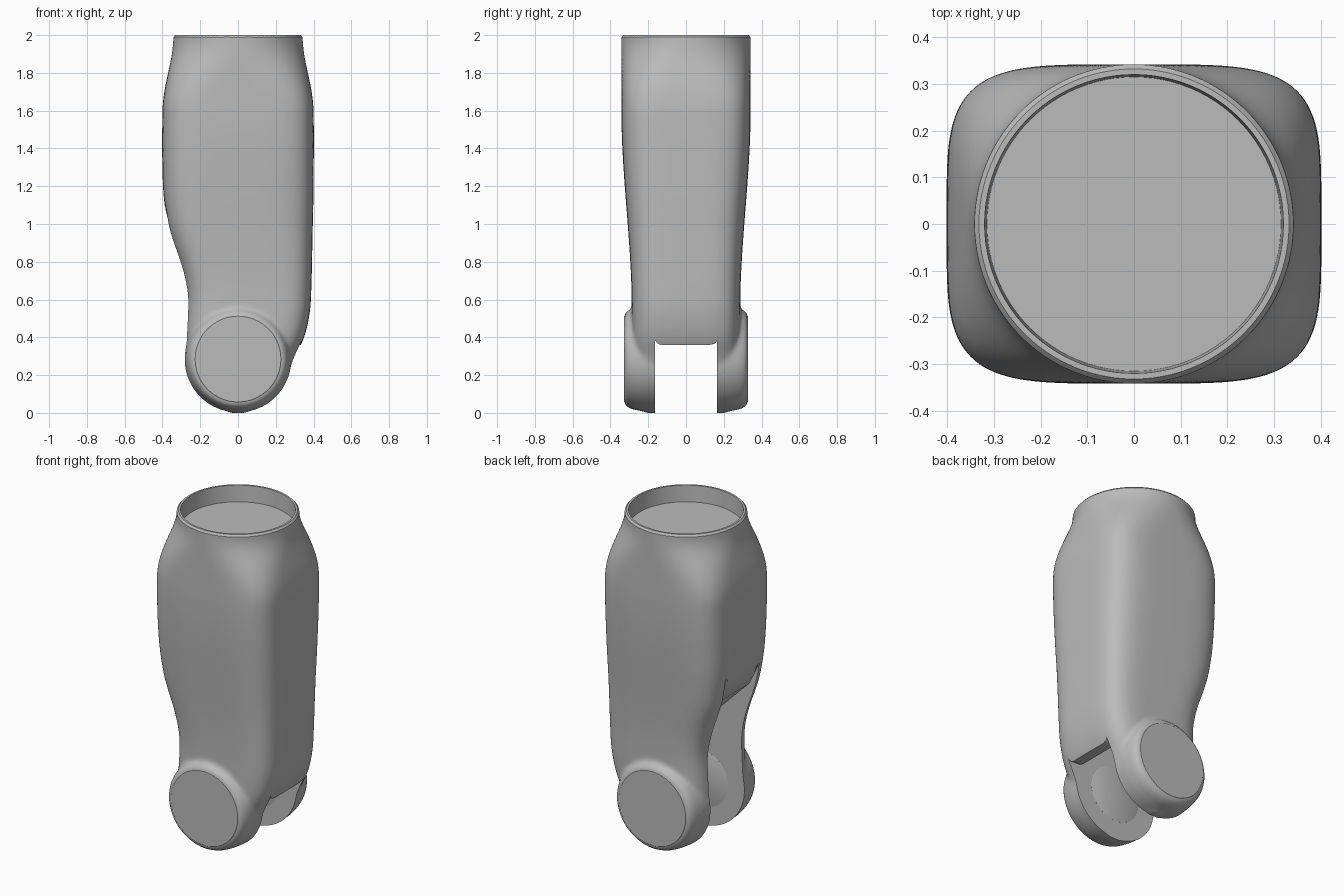
import bpy, bmesh, math
from mathutils import Matrix

if "Cube" in bpy.data.objects:
    bpy.data.objects.remove(bpy.data.objects["Cube"])

grey = bpy.data.materials.new("plain grey")
COLOUR = (0.5, 0.5, 0.5, 1)
grey.diffuse_color = COLOUR
grey.use_nodes = True
grey.node_tree.nodes["Principled BSDF"].inputs["Base Color"].default_value = COLOUR

JOINT_Z = 0.285
SLOT = 0.165


def smoothstep(t):
    t = max(0, min(1, t))
    return t * t * (3 - 2 * t)


def curve(keys, z):
    """Smooth value at height z through (z, value) points."""
    for i in range(len(keys) - 1):
        (z0, a), (z1, b) = keys[i], keys[i + 1]
        if z <= z1:
            zp, p = keys[max(i - 1, 0)]
            zn, n = keys[min(i + 2, len(keys) - 1)]
            t, h = (z - z0) / (z1 - z0), z1 - z0
            m0, m1 = (b - p) / (z1 - zp) * h, (n - a) / (zn - z0) * h
            return (a + t * m0 + t * t * (3 * (b - a) - 2 * m0 - m1)
                    + t ** 3 * (2 * (a - b) + m0 + m1))
    return keys[-1][1]


def loft(bm, rings):
    """Skin closed rings and cap both ends."""
    rows = [[bm.verts.new(p) for p in ring] for ring in rings]
    n = len(rows[0])
    for r, s in zip(rows, rows[1:]):
        for i in range(n):
            bm.faces.new((r[i], r[(i + 1) % n], s[(i + 1) % n], s[i]))
    bm.faces.new(rows[0][::-1])
    bm.faces.new(rows[-1])


def lathe_rings(profile, sides=96):
    """Rings around z from (radius, height) points."""
    steps = [2 * math.pi * i / sides for i in range(sides)]
    return [[(r * math.cos(a), r * math.sin(a), h) for a in steps] for r, h in profile]


def across(rings):
    """Turn rings around z into rings around the joint axis."""
    m = Matrix.Translation((0, 0, JOINT_Z)) @ Matrix.Rotation(math.pi / 2, 4, "X")
    return [[m @ Matrix.Translation(p).translation for p in ring] for ring in rings]


def finish(name, bm):
    bmesh.ops.recalc_face_normals(bm, faces=bm.faces)
    mesh = bpy.data.meshes.new(name)
    bm.to_mesh(mesh)
    bm.free()
    mesh.materials.append(grey)
    ob = bpy.data.objects.new(name, mesh)
    bpy.context.collection.objects.link(ob)
    return ob


def shade(ob, angle):
    bpy.ops.object.select_all(action="DESELECT")
    ob.select_set(True)
    bpy.context.view_layer.objects.active = ob
    bpy.ops.object.shade_smooth_by_angle(angle=math.radians(angle))


# Main shell: rounded box sections blending to a round neck
LEFT = [(0, .04), (.04, .145), (.1, .21), (.2, .266), (.3, .28), (.4, .277),
        (.6, .27), (.7, .283), (.8, .31), (.9, .345), (1, .373), (1.2, .397)]
RIGHT = [(0, .04), (.04, .145), (.1, .212), (.2, .265), (.3, .305), (.4, .35),
         (.5, .375), (.6, .386), (1, .396), (1.2, .4)]
NECK = [(1.6, .4), (1.7, .39), (1.8, .37), (1.9, .35), (2, .341), (2.06, .341)]


def section(z, sides=96):
    lo, hi = -curve(LEFT + NECK, z), curve(RIGHT + NECK, z)
    depth = .287 + .055 * smoothstep((z - .55) / 1.05) - .3 * max(0, .25 - z)
    power = 2 / (2 + 2.4 * smoothstep((1.97 - z) / .37))
    ring = []
    for i in range(sides):
        a = 2 * math.pi * i / sides
        c, s = math.cos(a), math.sin(a)
        x = math.copysign(abs(c) ** power, c) * (hi - lo) / 2 + (hi + lo) / 2
        ring.append((x, math.copysign(abs(s) ** power, s) * depth, z))
    return ring


bm = bmesh.new()
ROWS = 80
loft(bm, [section(2.06 * i / ROWS) for i in range(ROWS + 1)])

# Round joint boss through the lower end
half = [(.232, .327), (.252, .315), (.266, .285), (.277, .23), (.283, SLOT)]
profile = half + [(r, -h) for r, h in reversed(half)]
loft(bm, across(lathe_rings(profile)))
shell = finish("limb_shell", bm)

# Slot cutter with a sloped, rounded ceiling
bm = bmesh.new()
outline = [(.6, -.1), (.6, .36), (.27, .36), (-.34, .97), (-.375, 1.04),
           (-.41, 1.2), (-.6, 1.4), (-.6, -.1)]
loft(bm, [[(x, y, z) for x, z in outline] for y in (-SLOT, SLOT)])
ceiling = [e for e in bm.edges
           if abs(e.verts[0].co.y - e.verts[1].co.y) < .01
           and all(v.co.z > 0 for v in e.verts)]
bmesh.ops.bevel(bm, geom=ceiling, offset=.045, segments=5, profile=.5, affect="EDGES")
slot_cutter = finish("slot_cutter", bm)

# Neck cutter: recess, flat rim and small chamfer
bm = bmesh.new()
loft(bm, lathe_rings([(.315, 1.9), (.32, 2), (.332, 2), (.345, 1.985), (.6, 1.985),
                      (.6, 2.2), (.1, 2.2)]))
neck_cutter = finish("neck_cutter", bm)

# Fuse and soften the shell, then cut it
mod = shell.modifiers.new("fuse", "REMESH")
mod.mode, mod.voxel_size = "VOXEL", .011
mod = shell.modifiers.new("soften", "SMOOTH")
mod.factor, mod.iterations = .5, 10
for cutter in (slot_cutter, neck_cutter):
    cutter.hide_render = True
    mod = shell.modifiers.new("cut", "BOOLEAN")
    mod.operation, mod.solver, mod.object = "DIFFERENCE", "EXACT", cutter
graph = bpy.context.evaluated_depsgraph_get()
shell.data = bpy.data.meshes.new_from_object(shell.evaluated_get(graph))
shell.modifiers.clear()
for cutter in (slot_cutter, neck_cutter):
    bpy.data.objects.remove(cutter)
shade(shell, 30)

# Joint caps outside and flush bearing discs inside the slot
for side, name in ((-1, "back"), (1, "front")):
    for part, radius, inner, outer in (("joint_cap", .231, .3, .327),
                                       ("bearing_disc", .17, SLOT + .01, SLOT - .002)):
        bm = bmesh.new()
        step = (outer - inner) * .85
        loft(bm, across(lathe_rings([(radius, side * inner), (radius, side * (inner + step)),
                                     (radius - .004, side * outer)], 64)))
        shade(finish(f"{name}_{part}", bm), 25)
